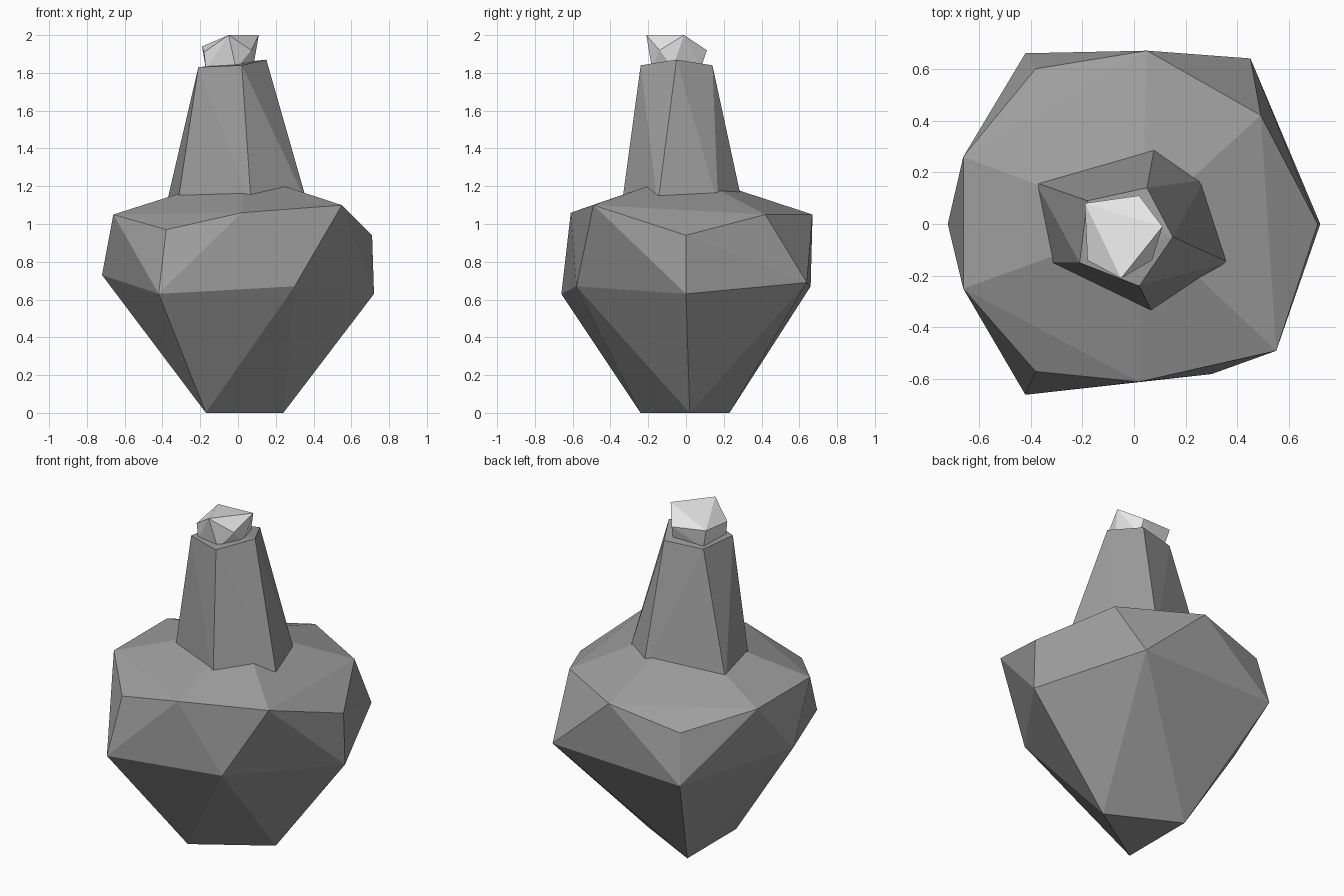
import bpy
import bmesh

cube = bpy.data.objects.get("Cube")
if cube:
    bpy.data.objects.remove(cube, do_unlink=True)


def make_material(name, value):
    mat = bpy.data.materials.new(name)
    mat.use_nodes = True
    colour = (value, value, value, 1)
    mat.diffuse_color = colour
    mat.node_tree.nodes["Principled BSDF"].inputs["Base Color"].default_value = colour
    return mat


def faceted_solid(name, corners, material):
    """Wrap a faceted solid around a few corner points."""
    bm = bmesh.new()
    for corner in corners:
        bm.verts.new(corner)
    result = bmesh.ops.convex_hull(bm, input=bm.verts)
    loose = [v for v in bm.verts if not v.link_faces]
    bmesh.ops.delete(bm, geom=loose, context='VERTS')
    bmesh.ops.recalc_face_normals(bm, faces=bm.faces)
    mesh = bpy.data.meshes.new(name)
    bm.to_mesh(mesh)
    bm.free()
    mesh.materials.append(material)
    obj = bpy.data.objects.new(name, mesh)
    bpy.context.collection.objects.link(obj)
    return obj


grey = make_material("grey_glass", 0.34)
pale = make_material("pale_stopper", 0.8)

# Bottle body: three-cornered foot, wide belly, shoulder and hidden apex
foot = [(-0.17, -0.24, 0), (0.24, 0.02, 0), (-0.17, 0.23, 0)]
belly = [(-0.42, -0.66, 0.63), (0.30, -0.58, 0.67), (0.72, 0.0, 0.63),
         (0.45, 0.64, 0.69), (-0.42, 0.66, 0.67), (-0.72, 0.0, 0.73)]
shoulder = [(-0.38, -0.57, 0.97), (0.02, -0.61, 1.06), (0.55, -0.49, 1.10),
            (0.71, 0.0, 0.94), (0.49, 0.42, 1.05), (0.05, 0.67, 1.05),
            (-0.38, 0.60, 0.96), (-0.66, 0.26, 1.05), (-0.66, -0.25, 1.05)]
apex = [(0.03, 0.0, 1.27)]
faceted_solid("bottle_body", foot + belly + shoulder + apex, grey)

# Neck: tapered, its lower ring sunk into the body
neck_base = [(-0.32, -0.15, 1.1), (0.07, -0.34, 1.1), (0.37, -0.15, 1.1),
             (0.27, 0.17, 1.1), (0.08, 0.30, 1.1), (-0.38, 0.16, 1.1)]
neck_rim = [(-0.21, -0.15, 1.83), (0.02, -0.24, 1.84), (0.15, -0.05, 1.87),
            (0.05, 0.14, 1.84), (-0.18, 0.09, 1.83)]
faceted_solid("bottle_neck", neck_base + neck_rim, grey)

# Stopper: rough cut chunk resting in the neck
stopper_base = [(-0.17, -0.14, 1.82), (-0.01, -0.18, 1.82), (0.08, -0.07, 1.83),
                (0.03, 0.08, 1.83), (-0.16, 0.06, 1.82)]
stopper_top = [(-0.19, 0.08, 1.94), (-0.18, -0.14, 1.91), (-0.05, -0.21, 2.0),
               (0.07, -0.14, 1.92), (0.11, -0.01, 2.0), (0.02, 0.11, 1.92)]
faceted_solid("stopper", stopper_base + stopper_top, pale)
